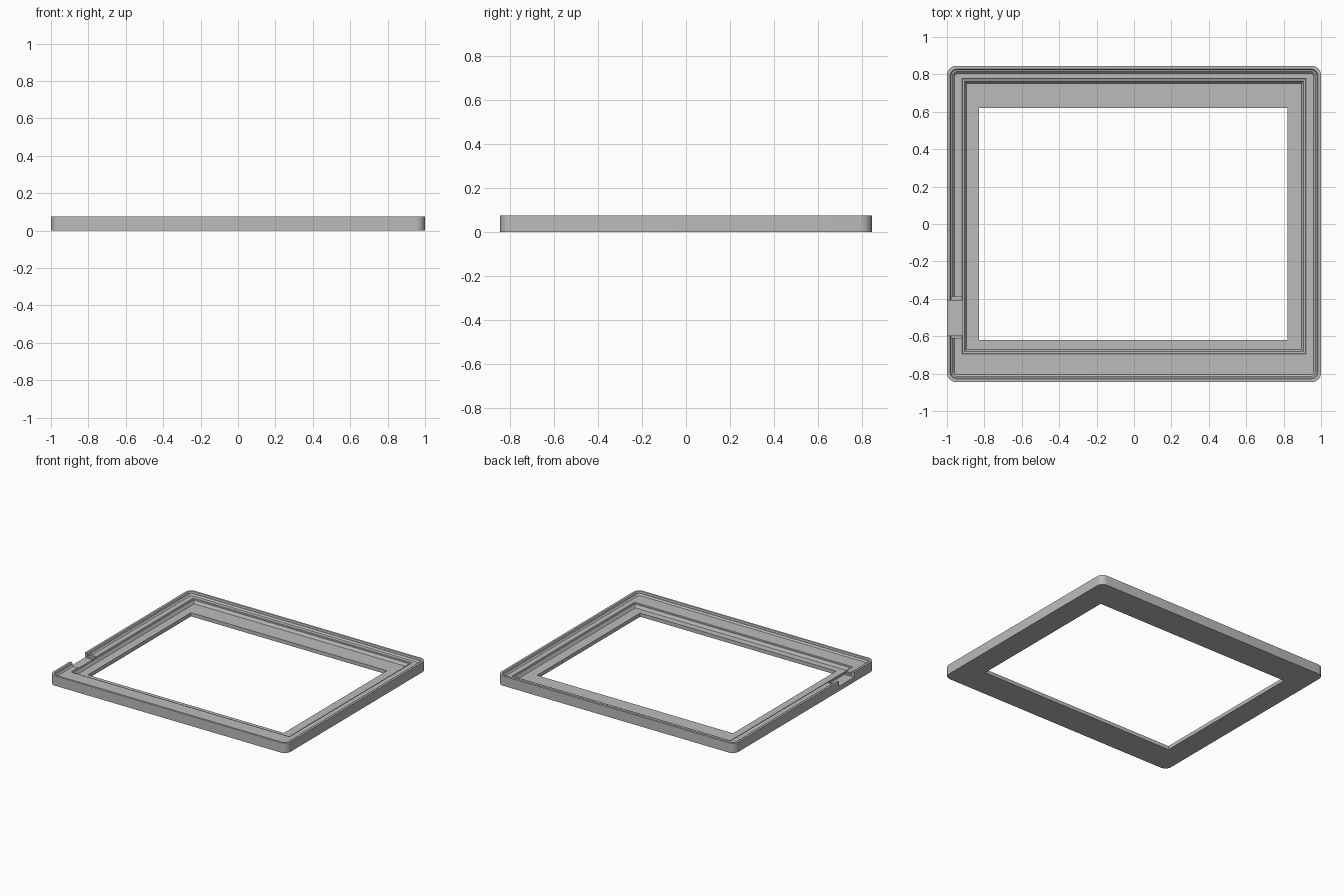
import bpy, bmesh, math

cube = bpy.data.objects.get("Cube")
if cube:
    bpy.data.objects.remove(cube, do_unlink=True)

# Single grey plastic
grey = bpy.data.materials.new("grey_plastic")
grey.use_nodes = True
colour = (0.5, 0.5, 0.5, 1)
grey.diffuse_color = colour
grey.node_tree.nodes["Principled BSDF"].inputs["Base Color"].default_value = colour


def add_object(name, bm):
    bmesh.ops.recalc_face_normals(bm, faces=bm.faces)
    mesh = bpy.data.meshes.new(name)
    bm.to_mesh(mesh)
    bm.free()
    mesh.materials.append(grey)
    obj = bpy.data.objects.new(name, mesh)
    bpy.context.collection.objects.link(obj)
    return obj


def rounded_loop(bm, left, right, front, back, radius, z, steps=8):
    """Ring of vertices around a rectangle with rounded corners."""
    corners = [(right, back, -1, -1), (left, back, 1, -1),
               (left, front, 1, 1), (right, front, -1, 1)]
    ring = []
    for i, (x, y, sx, sy) in enumerate(corners):
        for k in range(steps + 1):
            a = (i + k / steps) * math.pi / 2
            ring.append(bm.verts.new((x + radius * (sx + math.cos(a)),
                                      y + radius * (sy + math.sin(a)), z)))
    return ring


def box(name, x0, x1, y0, y1, z0, z1):
    bm = bmesh.new()
    bmesh.ops.create_cube(bm, size=1)
    for v in bm.verts:
        v.co = ((x0 + x1) / 2 + v.co.x * (x1 - x0),
                (y0 + y1) / 2 + v.co.y * (y1 - y0),
                (z0 + z1) / 2 + v.co.z * (z1 - z0))
    return add_object(name, bm)


# Frame cross-section swept from outer wall, over the rim, down to the window
bm = bmesh.new()
rings = []
for inset, z in [(0, 0), (0, 0.075), (0.017, 0.075), (0.022, 0.066),
                 (0.03, 0.066), (0.04, 0.055)]:
    rings.append(rounded_loop(bm, -1 + inset, 1 - inset, -0.845 + inset,
                              0.845 - inset, 0.05 - inset * 0.8, z))
for grow, z in [(0.025, 0.055), (0.022, 0.049), (0.012, 0.049), (0, 0.028)]:
    rings.append(rounded_loop(bm, -0.895 - grow, 0.895 + grow, -0.67 - grow,
                              0.752 + grow, 0.002, z))
for z in (0.028, 0):
    rings.append(rounded_loop(bm, -0.83, 0.82, -0.62, 0.62, 0.001, z))
for a, b in zip(rings, rings[1:] + rings[:1]):
    for i in range(len(a)):
        j = (i + 1) % len(a)
        bm.faces.new((a[i], a[j], b[j], b[i]))
frame = add_object("bezel_frame", bm)

# Cable opening through the rim on the right side
cutters = [box("cable_notch_cutter", -1.1, -0.918, -0.595, -0.41, 0.036, 0.2),
           box("cable_slot_cutter", -0.978, -0.919, -0.61, -0.388, 0.046, 0.2)]
for cutter in cutters:
    cutter.hide_render = True
    cutter.hide_set(True)
    mod = frame.modifiers.new(cutter.name, "BOOLEAN")
    mod.operation = "DIFFERENCE"
    mod.solver = "EXACT"
    mod.object = cutter

# Apply the cuts, then smooth the rounded corners
depsgraph = bpy.context.evaluated_depsgraph_get()
cut_mesh = bpy.data.meshes.new_from_object(frame.evaluated_get(depsgraph))
frame.modifiers.clear()
frame.data = cut_mesh
for cutter in cutters:
    bpy.data.objects.remove(cutter, do_unlink=True)

bpy.ops.object.select_all(action="DESELECT")
frame.select_set(True)
bpy.context.view_layer.objects.active = frame
bpy.ops.object.shade_smooth_by_angle(angle=math.radians(20))
